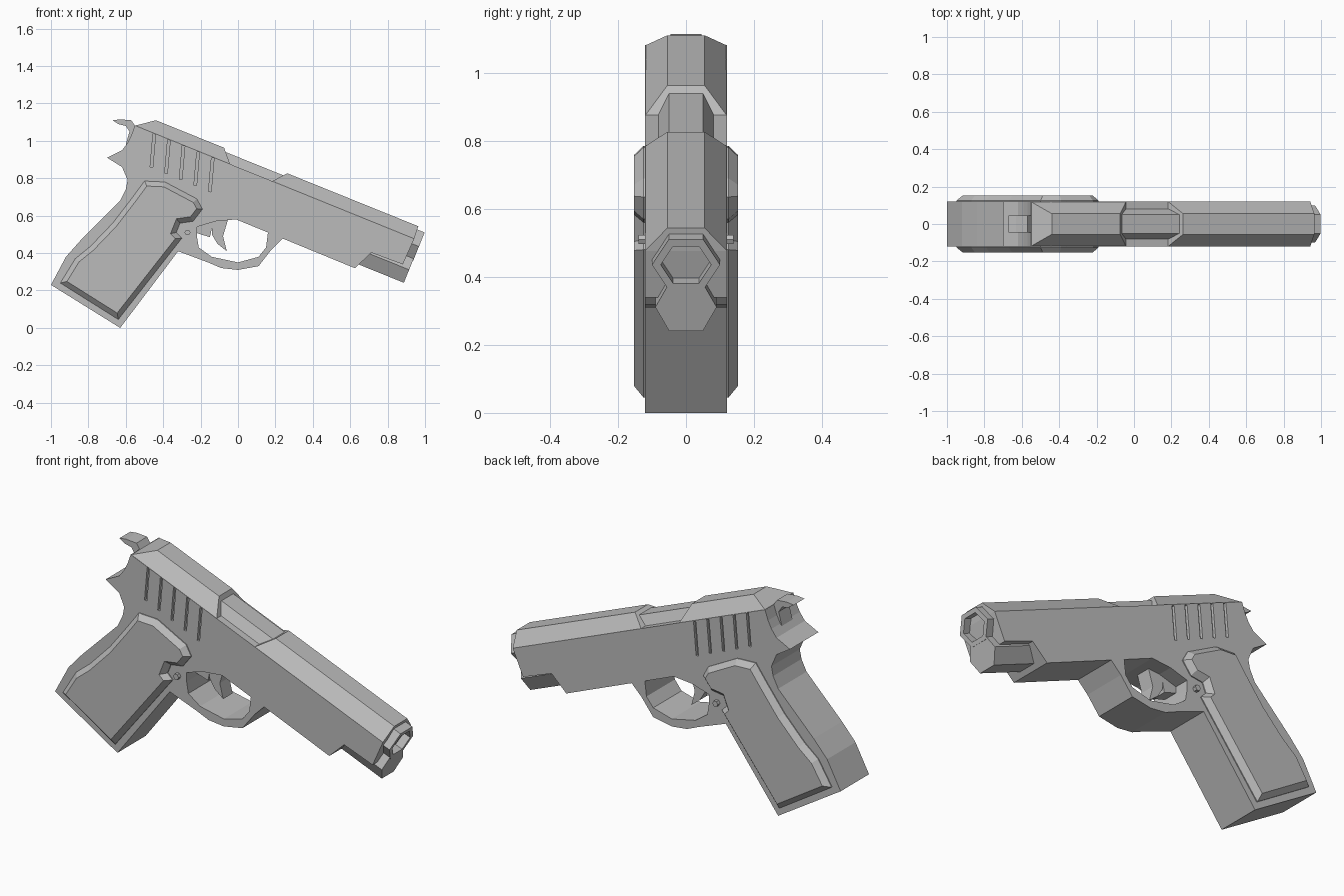
import bpy
import bmesh
import math
from mathutils import Matrix, Vector

cube = bpy.data.objects.get("Cube")
if cube:
    bpy.data.objects.remove(cube)

steel = bpy.data.materials.new("plain grey")
steel.use_nodes = True
GREY = (0.5, 0.5, 0.5, 1)
steel.diffuse_color = GREY
steel.node_tree.nodes["Principled BSDF"].inputs["Base Color"].default_value = GREY

TILT = Matrix.Rotation(math.radians(22), 4, 'Y')   # barrel axis points down at the front
HALF = 0.12                                        # half thickness of the frame


def finish(name, bm):
    bmesh.ops.recalc_face_normals(bm, faces=bm.faces)
    mesh = bpy.data.meshes.new(name)
    bm.to_mesh(mesh)
    bm.free()
    mesh.materials.append(steel)
    obj = bpy.data.objects.new(name, mesh)
    bpy.context.collection.objects.link(obj)
    return obj


def loft(ring_a, ring_b, matrix=Matrix()):
    """Closed solid between two rings; the second ring's cap is returned too."""
    bm = bmesh.new()
    a, b = ([bm.verts.new(matrix @ Vector(p)) for p in r] for r in (ring_a, ring_b))
    bm.faces.new(a)
    cap = bm.faces.new(b)
    n = len(a)
    for i in range(n):
        j = (i + 1) % n
        bm.faces.new((a[i], a[j], b[j], b[i]))
    bmesh.ops.recalc_face_normals(bm, faces=bm.faces)
    return bm, cap


def plate(name, outline, half):
    """Side outline (x, z) given thickness along y."""
    bm, _ = loft([(x, -half, z) for x, z in outline], [(x, half, z) for x, z in outline])
    return finish(name, bm)


def along_barrel(points):
    return [(p.x, p.z) for p in (TILT @ Vector((u, 0, v)) for u, v in points)]


def rect(u0, u1, half, v):
    return [(u0, -half, v), (u1, -half, v), (u1, half, v), (u0, half, v)]


# Frame: slide sides, grip and beavertail in one outline
body = along_barrel([(-0.917, 0.797), (0.695, 0.795), (0.69, 0.645),
                     (0.51, 0.64), (0.46, 0.53), (-0.227, 0.534)])
body += [(-.12, .57), (-.22, .54), (-.22, .49), (-.32, .41), (-.63, 0), (-1, .23),
         (-.92, .38), (-.84, .47), (-.71, .6), (-.63, .68), (-.6, .74), (-.59, .79),
         (-.62, .86), (-.7, .91), (-.62, .95), (-.59, .99), (-.57, 1.03)]
frame = plate("frame", body, HALF)

# Slide grip grooves cut into both sides
cutter = bmesh.new()
for i in range(5):
    for side in (-1, 1):
        place = (Matrix.Translation((-0.455 + i * 0.078, side * HALF, 0.95 - i * 0.033))
                 @ Matrix.Rotation(math.radians(5), 4, 'Y')
                 @ Matrix.Diagonal((0.014, 0.03, 0.18, 1)))
        bmesh.ops.create_cube(cutter, size=1, matrix=place)
groove_cutter = finish("groove_cutter", cutter)
groove_cutter.hide_render = True
cut = frame.modifiers.new("grooves", 'BOOLEAN')
cut.operation = 'DIFFERENCE'
cut.solver = 'EXACT'
cut.object = groove_cutter
bpy.context.view_layer.objects.active = frame
bpy.ops.object.modifier_apply(modifier=cut.name)
bpy.data.objects.remove(groove_cutter)

# Bevelled slide top, behind and ahead of the ejection port
for name, base, top in (("slide_top_rear", (-0.917, -0.367), (-0.823, -0.429)),
                        ("slide_top_front", (-0.125, 0.695), (-0.066, 0.69))):
    bm, _ = loft(rect(*base, HALF, 0.795), rect(*top, 0.055, 0.865), TILT)
    finish(name, bm)


# Six-sided barrel with a bore, and the solid plug below it
def hex_bar(name, u0, u1, v, flat, wide, tall, bore=0):
    ring = [(-flat, v + tall), (flat, v + tall), (wide, v),
            (flat, v - tall), (-flat, v - tall), (-wide, v)]
    bm, cap = loft([(u0, y, z) for y, z in ring], [(u1, y, z) for y, z in ring], TILT)
    if bore:
        bmesh.ops.inset_region(bm, faces=[cap], thickness=0.022, use_even_offset=True)
        inner = bmesh.ops.extrude_discrete_faces(bm, faces=[cap])["faces"][0]
        bmesh.ops.translate(bm, verts=inner.verts, vec=TILT @ Vector((-bore, 0, 0)))
    finish(name, bm)


hex_bar("barrel", -0.41, 0.734, 0.766, 0.05, 0.1, 0.081, bore=0.12)
hex_bar("recoil_plug", 0.44, 0.732, 0.631, 0.05, 0.09, 0.075)

# Trigger guard, trigger and hammer
plate("trigger_guard", [(-.32, .41), (-.16, .35), (-.09, .32), (0, .31), (.11, .33),
                        (.18, .42), (.24, .48), (.16, .51), (.15, .43), (.11, .38),
                        (0, .35), (-.14, .38), (-.21, .43), (-.22, .49)], HALF)
plate("trigger", [(-.14, .58), (-.14, .5), (-.11, .45), (-.06, .41),
                  (-.08, .49), (-.05, .59)], 0.04)
plate("trigger_base", [(-.23, .51), (-.15, .485), (-.13, .58), (-.23, .55)], 0.04)
plate("hammer", [(-.67, 1.11), (-.63, 1.115), (-.57, 1.11), (-.55, 1.08), (-.55, 1),
                 (-.6, .98), (-.58, 1.05), (-.6, 1.08), (-.64, 1.09)], 0.045)

# Raised grip panels with bevelled edges
panel = [(-.5, .785), (-.39, .78), (-.22, .69), (-.19, .635), (-.24, .57), (-.31, .56),
         (-.33, .51), (-.3, .48), (-.64, .045), (-.95, .24), (-.87, .37), (-.79, .435),
         (-.67, .56), (-.57, .69)]
for name, side in (("grip_panel_right", -1), ("grip_panel_left", 1)):
    bm, cap = loft([(x, side * 0.11, z) for x, z in panel],
                   [(x, side * 0.125, z) for x, z in panel])
    bmesh.ops.inset_region(bm, faces=[cap], thickness=0.026, use_even_offset=True)
    bmesh.ops.translate(bm, verts=cap.verts, vec=(0, side * 0.028, 0))
    finish(name, bm)

# Release pin through the frame
pin = [(-0.27 + 0.016 * math.cos(k * math.pi / 3), 0.51 + 0.016 * math.sin(k * math.pi / 3))
       for k in range(6)]
plate("release_pin", pin, 0.14)
